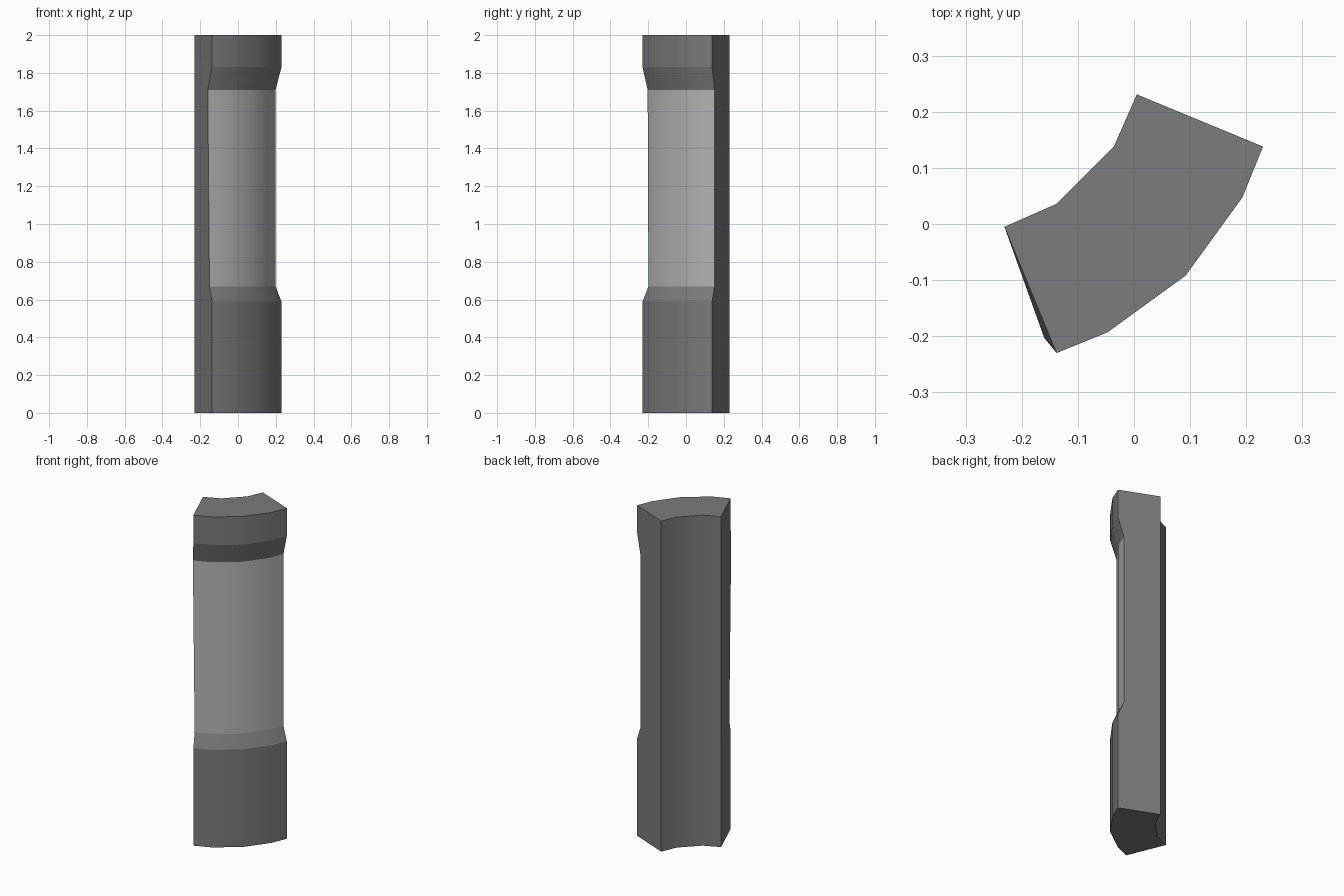
import bpy, bmesh, math
from mathutils import Vector

cube = bpy.data.objects.get("Cube")
if cube:
    bpy.data.objects.remove(cube, do_unlink=True)


def flat_material(name, value):
    mat = bpy.data.materials.new(name)
    mat.use_nodes = True
    colour = (value, value, value, 1)
    mat.diffuse_color = colour
    mat.node_tree.nodes["Principled BSDF"].inputs["Base Color"].default_value = colour
    return mat


def mirrored(half):
    """Reflect points across the diagonal symmetry line of the arc."""
    return [(-y, -x) for x, y in reversed(half)]


# Plan of the curved segment: outer and inner arcs, each run end to end
outer_half = [(0.23, 0.138), (0.193, 0.047)]
inner_half = [(0.005, 0.231), (-0.036, 0.138)]
outer = outer_half + [(0.092, -0.092)] + mirrored(outer_half)
inner = inner_half + mirrored(inner_half)
centre = Vector((-0.397, 0.397))

# Height and outer radius scale of each level: the waist is recessed
levels = [(0, 1), (0.59, 1), (0.67, 0.95), (1.71, 0.95), (1.83, 1), (2, 1)]
WAIST = 2

bm = bmesh.new()
rings = []
for z, scale in levels:
    ring = []
    for p in outer:
        q = centre + (Vector(p) - centre) * scale
        ring.append(bm.verts.new((q.x, q.y, z)))
    ring += [bm.verts.new((x, y, z)) for x, y in reversed(inner)]
    rings.append(ring)

# Slightly pulled upper corner of the waist
corner = rings[WAIST + 1][len(outer) - 1]
corner.co.x, corner.co.y = -0.16, -0.203

# Walls, with the lighter panel on the recessed outer faces
count = len(rings[0])
for level, (low, high) in enumerate(zip(rings, rings[1:])):
    for i in range(count):
        j = (i + 1) % count
        face = bm.faces.new((low[i], low[j], high[j], high[i]))
        if level == WAIST and i < len(outer) - 1:
            face.material_index = 1
bm.faces.new(rings[0])
bm.faces.new(rings[-1])
bmesh.ops.recalc_face_normals(bm, faces=bm.faces)

# Crisp creases along the outer level changes
for ring in rings:
    for a, b in zip(ring[:len(outer)], ring[1:len(outer)]):
        bm.edges.get((a, b)).smooth = False

mesh = bpy.data.meshes.new("curved_segment")
bm.to_mesh(mesh)
bm.free()
mesh.materials.append(flat_material("dark grey", 0.2))
mesh.materials.append(flat_material("light grey", 0.47))
segment = bpy.data.objects.new("curved_segment", mesh)
bpy.context.collection.objects.link(segment)

bpy.ops.object.select_all(action='DESELECT')
segment.select_set(True)
bpy.context.view_layer.objects.active = segment
bpy.ops.object.shade_smooth_by_angle(angle=math.radians(30), keep_sharp_edges=True)
